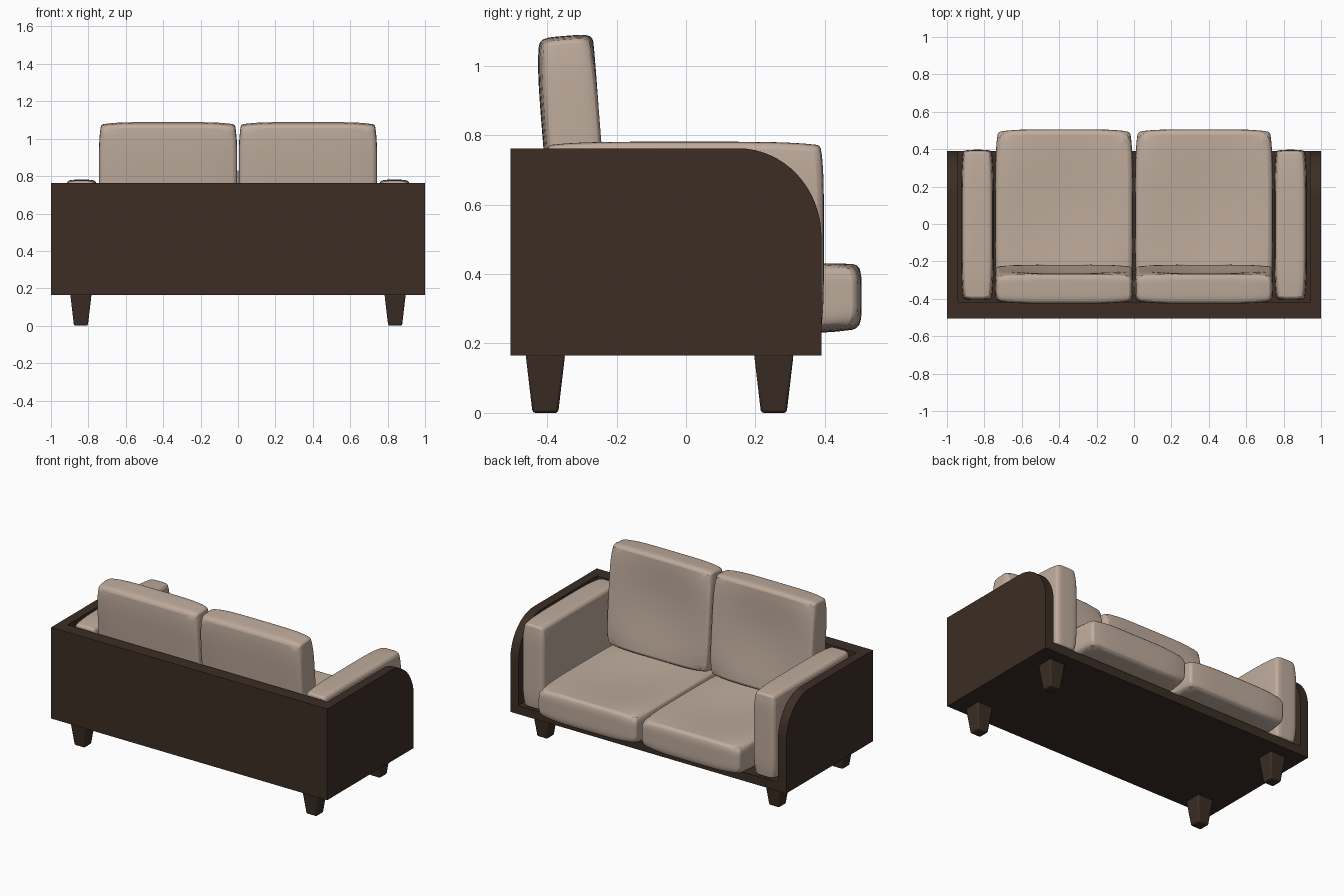
import bpy, bmesh, math
from mathutils import Matrix

if "Cube" in bpy.data.objects:
    bpy.data.objects.remove(bpy.data.objects["Cube"])


def material(name, rgb):
    m = bpy.data.materials.new(name)
    m.diffuse_color = (*rgb, 1)
    m.use_nodes = True
    m.node_tree.nodes["Principled BSDF"].inputs["Base Color"].default_value = m.diffuse_color
    return m


wood = material("dark wood", (0.045, 0.027, 0.018))
fabric = material("beige fabric", (0.52, 0.41, 0.335))


def finish(name, bm, mat, bevel=0, segments=2):
    bmesh.ops.recalc_face_normals(bm, faces=bm.faces)
    me = bpy.data.meshes.new(name)
    bm.to_mesh(me)
    bm.free()
    ob = bpy.data.objects.new(name, me)
    bpy.context.collection.objects.link(ob)
    me.materials.append(mat)
    bpy.ops.object.select_all(action='DESELECT')
    ob.select_set(True)
    bpy.context.view_layer.objects.active = ob
    if bevel:
        b = ob.modifiers.new("soft edges", 'BEVEL')
        b.width, b.segments = bevel, segments
        b.limit_method, b.angle_limit = 'ANGLE', math.radians(45)
    bpy.ops.object.shade_smooth_by_angle(angle=math.radians(40))
    return ob


def box(name, lo, hi, mat):
    bm = bmesh.new()
    bmesh.ops.create_cube(bm, size=1)
    for v in bm.verts:
        v.co = [lo[i] + (v.co[i] + 0.5) * (hi[i] - lo[i]) for i in range(3)]
    return finish(name, bm, mat)


def cushion(name, centre, half, pull, tilt=0, dent=None, bevel=0.018):
    """Box whose faces fall away by 'pull' at their rims; dent = (axis, depth)."""
    bm = bmesh.new()
    bmesh.ops.create_cube(bm, size=2)
    bmesh.ops.subdivide_edges(bm, edges=bm.edges[:], cuts=15, use_grid_fill=True)
    for v in bm.verts:
        u = v.co.copy()
        for i in range(3):
            j, k = (i + 1) % 3, (i + 2) % 3
            rim = abs(u[j]) ** 5 + abs(u[k]) ** 5
            v.co[i] = u[i] * (half[i] - pull * rim)
            if dent and dent[0] == i and u[i] > 0.99:
                v.co[i] -= dent[1] * (1 - u[j] ** 2) * (1 - u[k] ** 2)
    bm.transform(Matrix.Translation(centre) @ Matrix.Rotation(tilt, 4, 'X'))
    return finish(name, bm, fabric, bevel)


# Wooden shell: base, back and arm panels with a rounded front top corner
box("base", (-0.94, -0.42, 0.165), (0.94, 0.39, 0.222), wood)
box("back_panel", (-0.94, -0.505, 0.165), (0.94, -0.42, 0.762), wood)
profile = [(-0.505, 0.165), (0.39, 0.165)]
for n in range(17):
    a = math.pi / 2 * n / 16
    profile.append((0.15 + 0.24 * math.cos(a), 0.507 + 0.255 * math.sin(a)))
profile.append((-0.505, 0.762))

for side, s in (("left", -1), ("right", 1)):
    bm = bmesh.new()
    face = bm.faces.new([bm.verts.new((s * 0.94, y, z)) for y, z in profile])
    ext = bmesh.ops.extrude_face_region(bm, geom=[face])
    for v in ext["geom"]:
        if isinstance(v, bmesh.types.BMVert):
            v.co.x = s * 1.0
    # the extruded region leaves the starting face as the inner cap
    if not face.is_valid or len([f for f in bm.faces if len(f.verts) > 4]) < 2:
        bm.faces.new([v for v in bm.verts if abs(abs(v.co.x) - 0.94) < 1e-4])
    finish(side + "_arm_panel", bm, wood)

    # Cushions
    cushion(side + "_arm_cushion", (s * 0.837, -0.005, 0.5),
            (0.088, 0.402, 0.281), 0.010)
    cushion(side + "_seat_cushion", (s * 0.374, 0.045, 0.335),
            (0.368, 0.461, 0.108), 0.014, dent=(2, 0.03))
    cushion(side + "_back_cushion", (s * 0.374, -0.32, 0.757),
            (0.37, 0.09, 0.33), 0.012, tilt=0.08, dent=(1, 0.03))

    # Tapered square legs
    for end, y in (("rear", -0.405), ("front", 0.253)):
        bm = bmesh.new()
        bmesh.ops.create_cube(bm, size=2)
        for v in bm.verts:
            r = 0.057 if v.co.z > 0 else 0.037
            v.co = (s * 0.84 + v.co.x * r, y + v.co.y * r,
                    0.17 if v.co.z > 0 else 0.0)
        finish(f"{side}_{end}_leg", bm, wood, 0.008)
